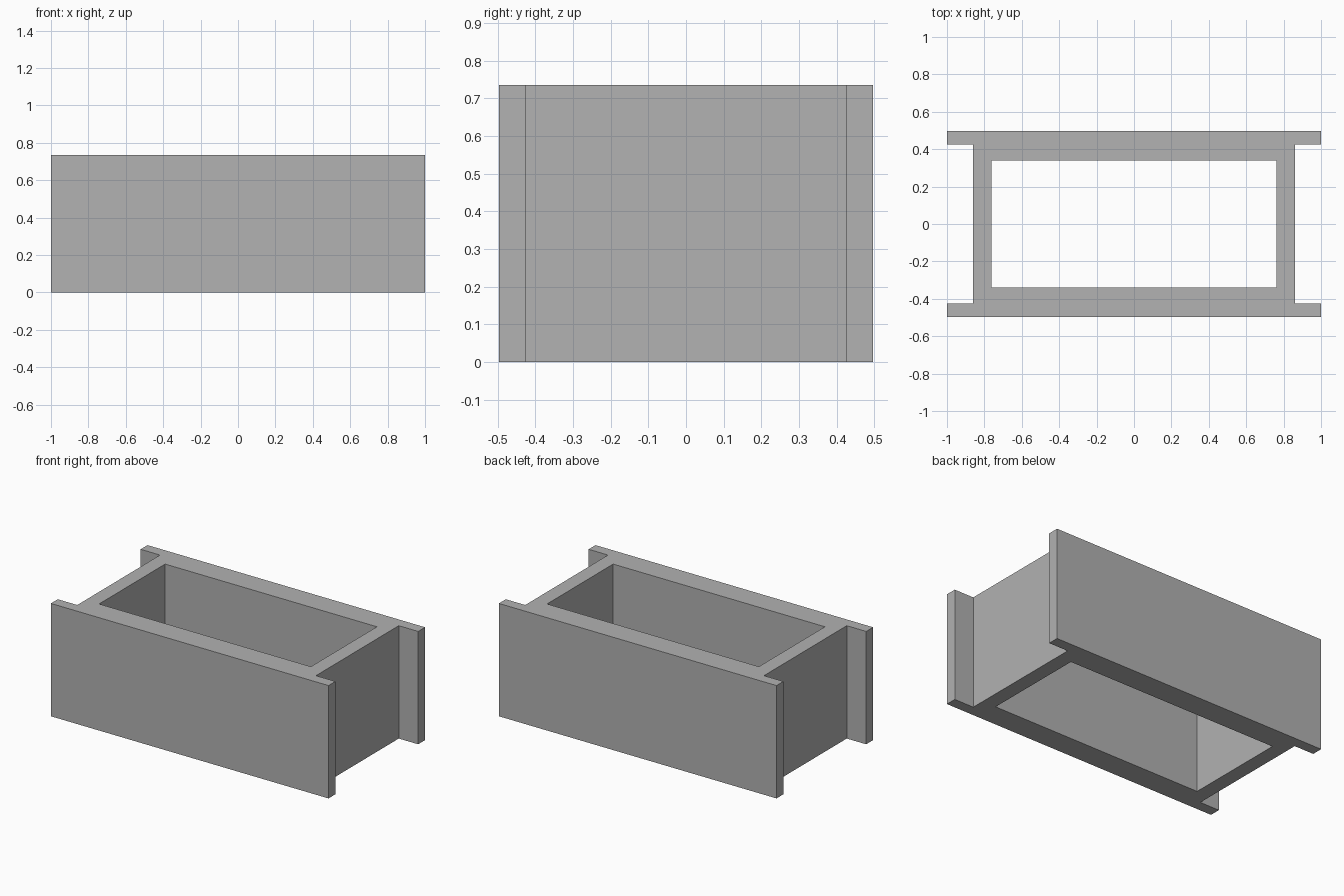
import bpy
import bmesh

HALF_X, HALF_Y, HEIGHT = 1.0, 0.497, 0.735
WALL_X, FLANGE_Y = 0.86, 0.426
HOLE_X, HOLE_Y = 0.763, 0.34

cube = bpy.data.objects.get("Cube")
if cube:
    bpy.data.objects.remove(cube, do_unlink=True)


def add_loop(bm, points):
    """Closed ring of edges on the ground."""
    verts = [bm.verts.new((x, y, 0)) for x, y in points]
    return [bm.edges.new((a, b)) for a, b in zip(verts, verts[1:] + verts[:1])]


# Outline of one corner, mirrored around to all four
corner = [(WALL_X, FLANGE_Y), (HALF_X, FLANGE_Y), (HALF_X, HALF_Y)]
outline = []
for sx, sy in ((1, 1), (-1, 1), (-1, -1), (1, -1)):
    points = [(sx * x, sy * y) for x, y in corner]
    outline += points if sx * sy > 0 else points[::-1]
opening = [(HOLE_X, HOLE_Y), (-HOLE_X, HOLE_Y), (-HOLE_X, -HOLE_Y), (HOLE_X, -HOLE_Y)]

# Flanged frame with an open core, extruded upward
bm = bmesh.new()
edges = add_loop(bm, outline) + add_loop(bm, opening)
bmesh.ops.triangle_fill(bm, edges=edges, use_beauty=True)
result = bmesh.ops.extrude_face_region(bm, geom=bm.faces[:], use_keep_orig=True)
top = [v for v in result["geom"] if isinstance(v, bmesh.types.BMVert)]
bmesh.ops.translate(bm, verts=top, vec=(0, 0, HEIGHT))
bmesh.ops.recalc_face_normals(bm, faces=bm.faces[:])

mesh = bpy.data.meshes.new("hollow_block")
bm.to_mesh(mesh)
bm.free()

# Plain grey
grey = bpy.data.materials.new("plain_grey")
grey.use_nodes = True
colour = (0.445, 0.445, 0.445, 1)
grey.diffuse_color = colour
grey.node_tree.nodes["Principled BSDF"].inputs["Base Color"].default_value = colour
mesh.materials.append(grey)

block = bpy.data.objects.new("hollow_block", mesh)
bpy.context.collection.objects.link(block)
